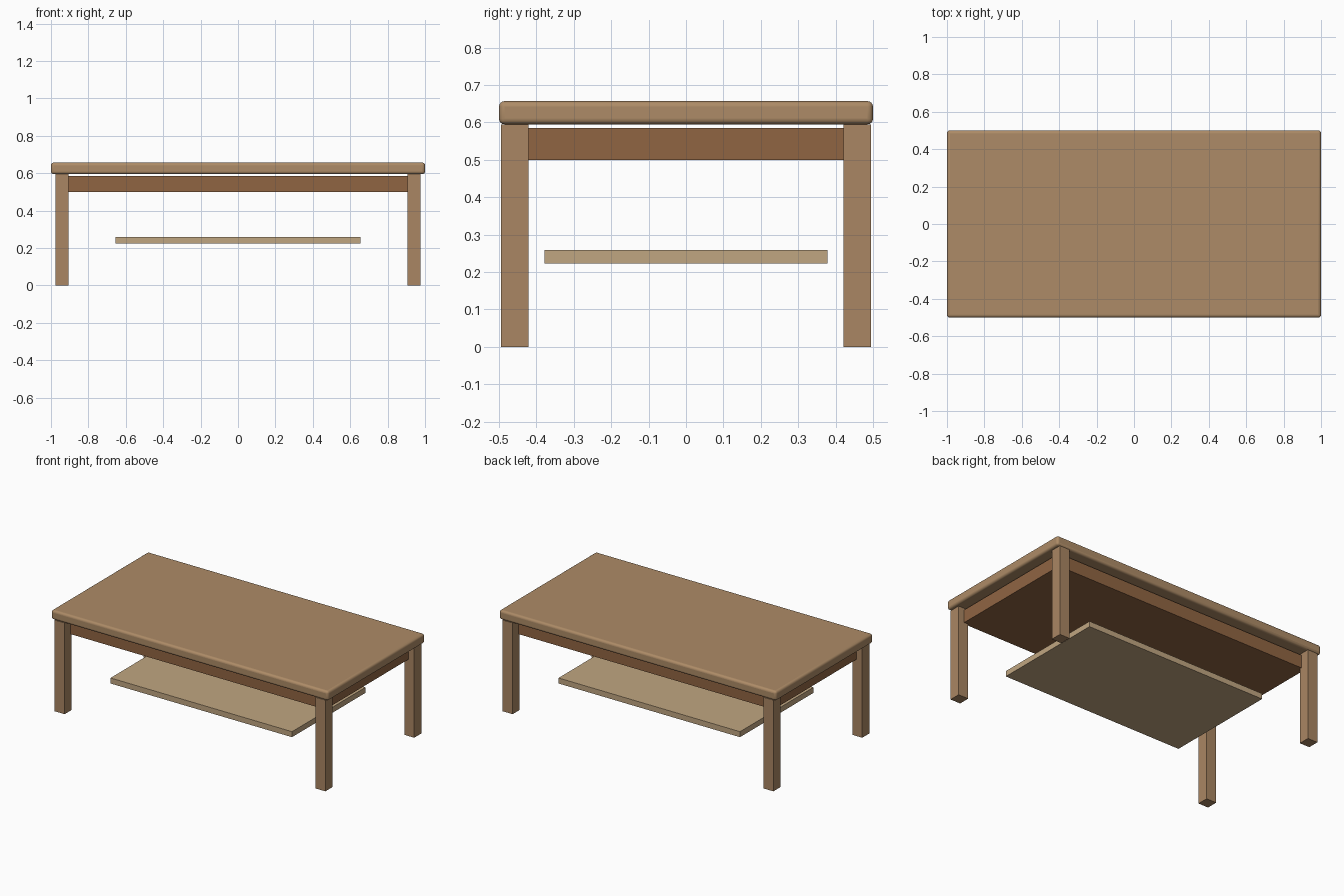
import bpy

if "Cube" in bpy.data.objects:
    bpy.data.objects.remove(bpy.data.objects["Cube"])


def material(name, rgb):
    mat = bpy.data.materials.new(name)
    mat.diffuse_color = (*rgb, 1)
    mat.use_nodes = True
    mat.node_tree.nodes["Principled BSDF"].inputs["Base Color"].default_value = mat.diffuse_color
    return mat


def box(name, size, centre, mat):
    bpy.ops.mesh.primitive_cube_add(size=1, location=centre)
    ob = bpy.context.object
    ob.name = name
    ob.scale = size
    bpy.ops.object.transform_apply(location=False, rotation=False, scale=True)
    ob.data.materials.append(mat)
    return ob


top_wood = material("top_wood", (0.42, 0.26, 0.135))
leg_wood = material("leg_wood", (0.40, 0.24, 0.125))
apron_wood = material("apron_wood", (0.28, 0.13, 0.055))
shelf_wood = material("shelf_wood", (0.53, 0.38, 0.22))

# Tabletop with softly rounded edges
top = box("tabletop", (2.0, 1.0, 0.062), (0, 0, 0.626), top_wood)
bevel = top.modifiers.new("rounded_edges", "BEVEL")
bevel.width = 0.015
bevel.segments = 4
bpy.ops.object.shade_smooth_by_angle()

# Four square legs, just inside the tabletop corners
for x_side, x in (("left", -0.941), ("right", 0.941)):
    for y_side, y in (("front", -0.458), ("back", 0.458)):
        box(f"{y_side}_{x_side}_leg", (0.072, 0.073, 0.595), (x, y, 0.2975), leg_wood)

# Solid apron block, a narrow gap below the tabletop
box("apron", (1.87, 0.87, 0.085), (0, 0, 0.5425), apron_wood)

# Floating lower shelf
box("lower_shelf", (1.31, 0.757, 0.036), (0, 0, 0.241), shelf_wood)
